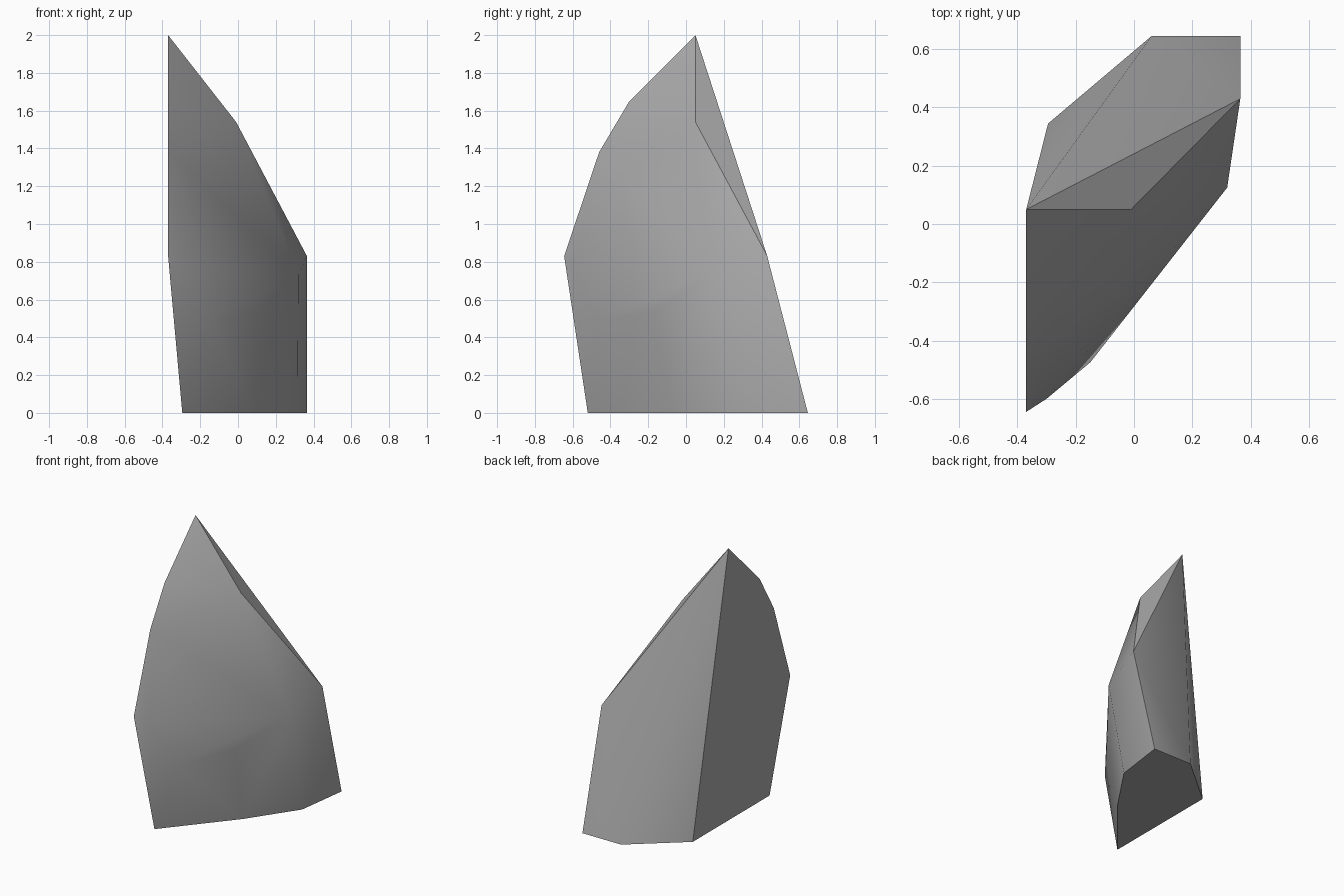
import bpy
import bmesh
from math import radians

# Remove the default cube
cube = bpy.data.objects.get("Cube")
if cube:
    bpy.data.objects.remove(cube, do_unlink=True)

# Stone material
stone = bpy.data.materials.new("stone_grey")
stone.use_nodes = True
grey = (0.4, 0.4, 0.4, 1.0)
stone.diffuse_color = grey
stone.node_tree.nodes["Principled BSDF"].inputs["Base Color"].default_value = grey

# Corner points of the shard, grouped by region
base = [(0.365, 0.645), (0.06, 0.645), (-0.295, 0.345),
        (-0.295, -0.52), (0.084, -0.066), (0.315, 0.273)]
left_rim = [(0.05, 2.0), (-0.30, 1.65), (-0.46, 1.38), (-0.645, 0.83)]
outer = [(-0.01, 0.05, 1.54), (0.365, 0.43, 0.83),
         (-0.2, -0.3, 1.25), (-0.3, -0.6, 0.76),
         (-0.15, -0.475, 0.48), (0.09, -0.165, 0.54), (0.32, 0.125, 0.73)]
corners = [(x, y, 0) for x, y in base]
corners += [(-0.37, y, z) for y, z in left_rim]
corners += outer

# Wrap the corners in a faceted hull
bm = bmesh.new()
for co in corners:
    bm.verts.new(co)
bmesh.ops.convex_hull(bm, input=bm.verts)
loose = [v for v in bm.verts if not v.link_faces]
bmesh.ops.delete(bm, geom=loose, context='VERTS')
bmesh.ops.recalc_face_normals(bm, faces=bm.faces)

mesh = bpy.data.meshes.new("rock_shard")
bm.to_mesh(mesh)
bm.free()
mesh.materials.append(stone)
shard = bpy.data.objects.new("rock_shard", mesh)
bpy.context.collection.objects.link(shard)

# Soft weathered front, crisp broken edges
bpy.ops.object.select_all(action='DESELECT')
shard.select_set(True)
bpy.context.view_layer.objects.active = shard
bpy.ops.object.shade_smooth_by_angle(angle=radians(38))
